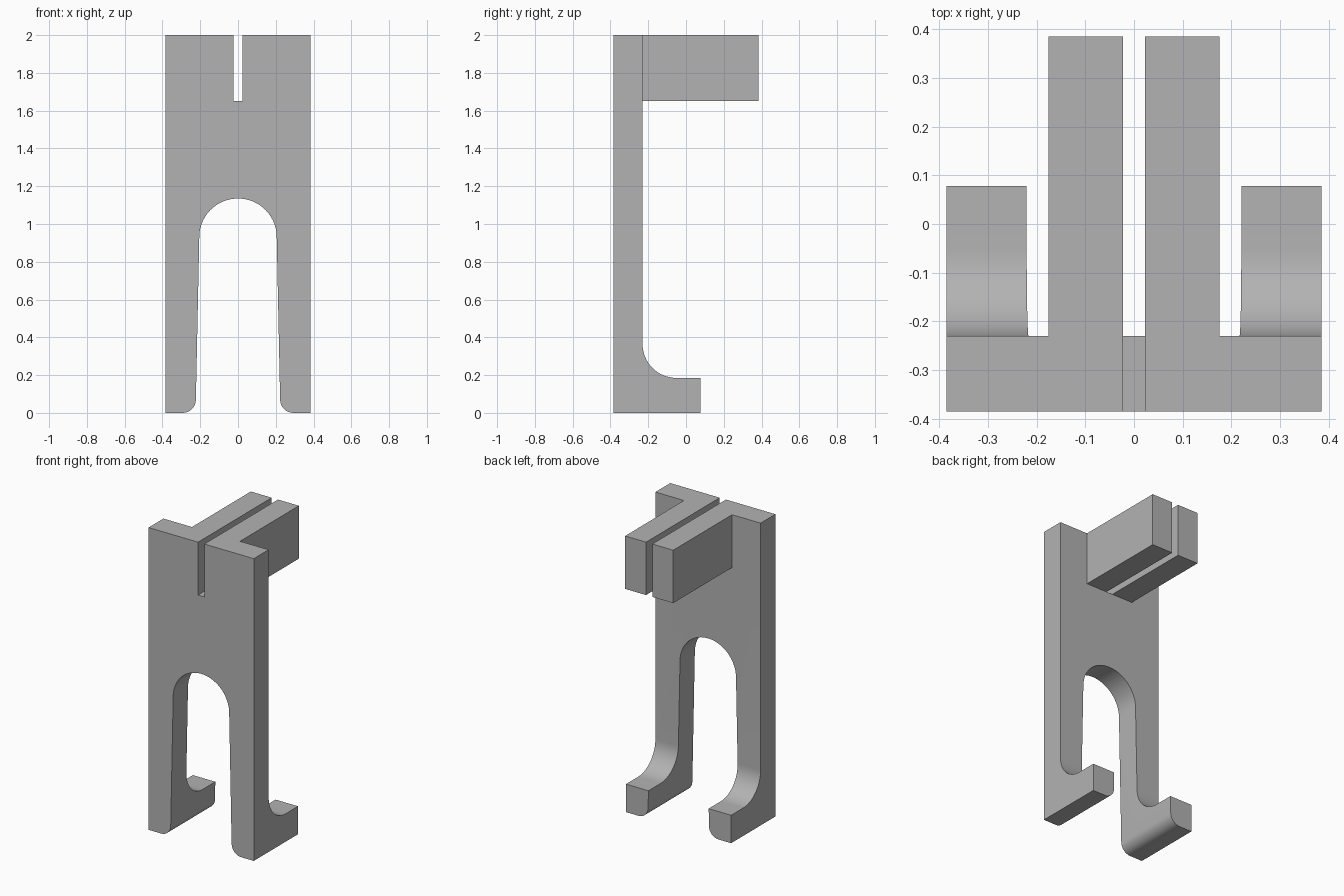
import bpy
import bmesh
from math import cos, sin, pi
from mathutils import Vector

cube = bpy.data.objects.get("Cube")
if cube:
    bpy.data.objects.remove(cube, do_unlink=True)

grey = bpy.data.materials.new("plain grey")
grey.use_nodes = True
COLOUR = (0.45, 0.45, 0.45, 1)
grey.diffuse_color = COLOUR
grey.node_tree.nodes["Principled BSDF"].inputs["Base Color"].default_value = COLOUR


def arc(cx, cz, r, start, end, steps):
    """Points on an arc, angles in units of pi."""
    angles = [pi * (start + (end - start) * i / steps) for i in range(steps + 1)]
    return [(cx + r * cos(a), cz + r * sin(a)) for a in angles]


def prism(name, outline, axis, low, high):
    """Extrude an outline along x (outline is y, z) or y (outline is x, z)."""
    place = (lambda u, v: (low, u, v)) if axis == "x" else (lambda u, v: (u, low, v))
    direction = (high - low, 0, 0) if axis == "x" else (0, high - low, 0)
    bm = bmesh.new()
    face = bm.faces.new([bm.verts.new(place(u, v)) for u, v in outline])
    extruded = bmesh.ops.extrude_face_region(bm, geom=[face])["geom"]
    moved = [g for g in extruded if isinstance(g, bmesh.types.BMVert)]
    bmesh.ops.translate(bm, verts=moved, vec=Vector(direction))
    bmesh.ops.recalc_face_normals(bm, faces=bm.faces)
    mesh = bpy.data.meshes.new(name)
    bm.to_mesh(mesh)
    bm.free()
    mesh.materials.append(grey)
    obj = bpy.data.objects.new(name, mesh)
    bpy.context.collection.objects.link(obj)
    return obj


def combine(obj, other, operation):
    """Apply a boolean and discard the second solid."""
    mod = obj.modifiers.new(operation.lower(), "BOOLEAN")
    mod.operation, mod.object, mod.solver = operation, other, "EXACT"
    bpy.context.view_layer.objects.active = obj
    bpy.ops.object.modifier_apply(modifier=mod.name)
    bpy.data.objects.remove(other, do_unlink=True)


W, BACK, SLOT, ARM_Z = 0.385, -0.23, 0.023, 1.65

# Front outline: slot at the top, rounded arch between two legs
half = [(SLOT, ARM_Z), (SLOT, 2), (W, 2), (W, 0)]
half += arc(0.293, 0.07, 0.07, 1.5, 1, 8)
half += arc(0, 0.93, 0.205, 0, 0.5, 20)
mirrored = [(-x, z) for x, z in reversed(half[:-1])]
body = prism("bracket_body", half + mirrored, "y", -W, W)

# Side outline: upright plate with filleted feet
side = [(-W, 0), (0.078, 0), (0.078, 0.185)]
side += arc(-0.05, 0.365, 0.18, 1.5, 1, 16)
side += [(BACK, 2), (-W, 2)]
combine(body, prism("side_shape", side, "x", -W - 0.1, W + 0.1), "INTERSECT")

# Pair of arms reaching back from the top
for s in (-1, 1):
    a, b = sorted((s * SLOT, s * 0.176))
    arm = prism("arm", [(a, ARM_Z), (b, ARM_Z), (b, 2), (a, 2)], "y", BACK - 0.05, W)
    combine(body, arm, "UNION")

# Merge flat faces, then smooth only the curves
bm = bmesh.new()
bm.from_mesh(body.data)
bmesh.ops.remove_doubles(bm, verts=bm.verts, dist=0.0001)
bmesh.ops.dissolve_limit(bm, angle_limit=0.002, verts=bm.verts, edges=bm.edges)
bm.to_mesh(body.data)
bm.free()
bpy.ops.object.select_all(action="DESELECT")
body.select_set(True)
bpy.context.view_layer.objects.active = body
bpy.ops.object.shade_smooth_by_angle(angle=pi / 6)
